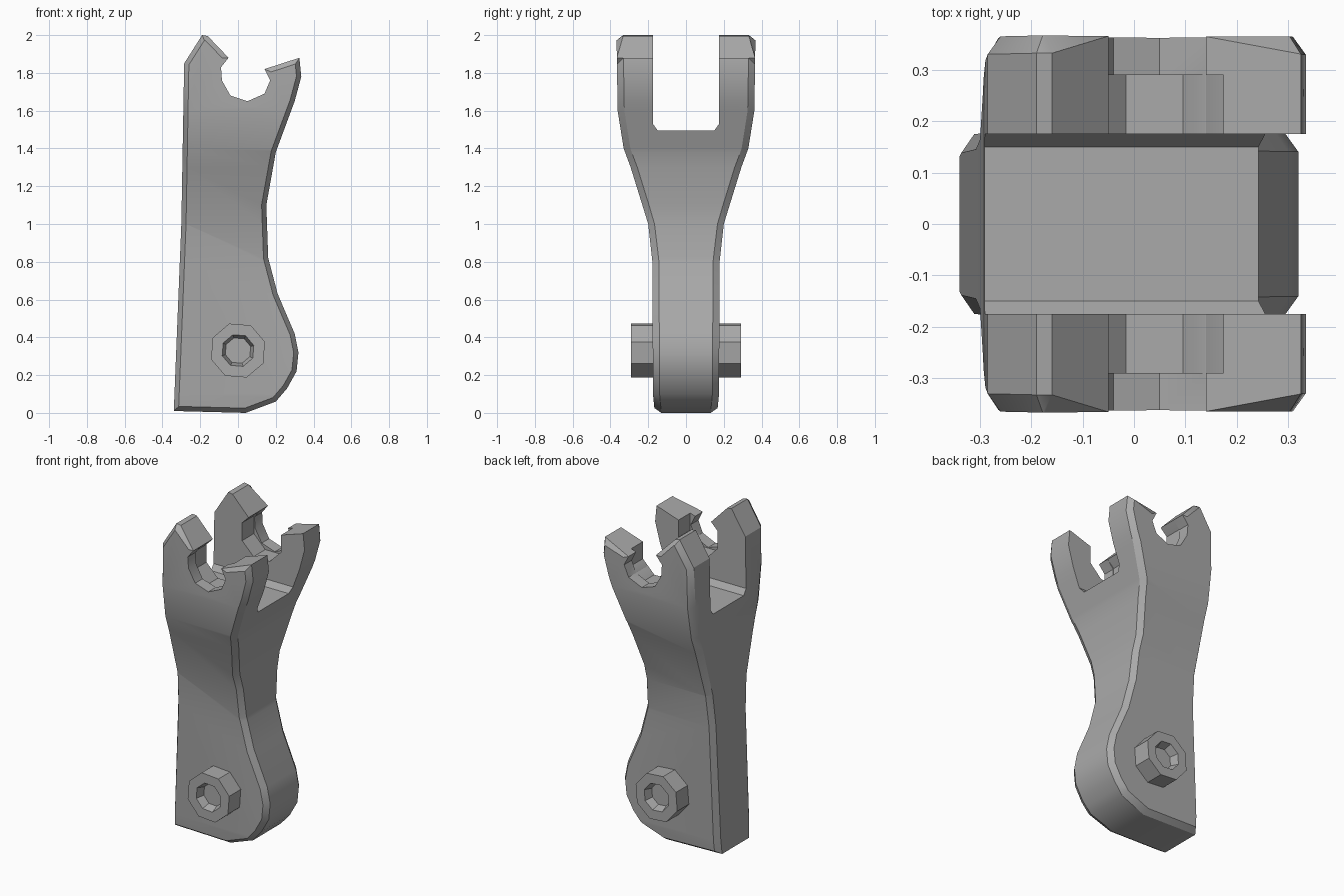
import bpy, bmesh, math
from mathutils import Vector

cube = bpy.data.objects.get("Cube")
if cube:
    bpy.data.objects.remove(cube)

metal = bpy.data.materials.new("grey metal")
metal.use_nodes = True
GREY = (0.4, 0.4, 0.4, 1)
metal.diffuse_color = GREY
metal.node_tree.nodes["Principled BSDF"].inputs["Base Color"].default_value = GREY


def make_object(name, bm):
    bmesh.ops.recalc_face_normals(bm, faces=bm.faces)
    mesh = bpy.data.meshes.new(name)
    bm.to_mesh(mesh)
    bm.free()
    mesh.materials.append(metal)
    ob = bpy.data.objects.new(name, mesh)
    bpy.context.collection.objects.link(ob)
    return ob


def prism(points, vector):
    """Solid swept from a closed outline; returns the mesh and its two caps."""
    bm = bmesh.new()
    first = bm.faces.new([bm.verts.new(p) for p in points])
    copy = bmesh.ops.extrude_face_region(bm, geom=[first], use_keep_orig=True)["geom"]
    bmesh.ops.translate(bm, vec=vector, verts=[g for g in copy if isinstance(g, bmesh.types.BMVert)])
    last = next(g for g in copy if isinstance(g, bmesh.types.BMFace))
    bmesh.ops.recalc_face_normals(bm, faces=bm.faces)
    return bm, [first, last]


def cut(target, cutter):
    cutter.hide_render = True
    cutter.hide_set(True)
    mod = target.modifiers.new("cut", "BOOLEAN")
    mod.operation = "DIFFERENCE"
    mod.solver = "EXACT"
    mod.object = cutter
    bpy.context.view_layer.objects.active = target
    bpy.ops.object.modifier_apply(modifier=mod.name)
    bpy.data.objects.remove(cutter)


# Arm outline: straight back, waisted front, hooked notch on top
outline = [(-.34, .01), (-.3, 1), (-.285, 1.85), (-.19, 2), (-.16, 1.995),
           (-.05, 1.88), (-.09, 1.83), (-.085, 1.76), (-.04, 1.68), (.05, 1.65),
           (.14, 1.69), (.17, 1.76), (.14, 1.82), (.325, 1.88), (.335, 1.78),
           (.3, 1.65), (.2, 1.38), (.15, 1.1), (.16, .82), (.21, .63), (.3, .42),
           (.32, .32), (.31, .22), (.26, .13), (.2, .06), (.04, 0)]
# Half width by height
widths = [(0, .165), (.1, .175), (.8, .178), (1, .2), (1.3, .293), (1.4, .33), (1.6, .362), (2.01, .368)]
NOTCH = Vector((.04, 0, 1.78))


def half_width(z):
    for (z0, w0), (z1, w1) in zip(widths, widths[1:]):
        if z <= z1:
            return w0 + (w1 - w0) * (z - z0) / (z1 - z0)
    return widths[-1][1]


bm, caps = prism([(x, -1, z) for x, z in outline], (0, 2, 0))
# Chamfered outer rim, left square around the notch
rim = {v for f in caps for v in f.verts}
bmesh.ops.inset_individual(bm, faces=caps, thickness=.025, use_even_offset=True)
for v in rim:
    if Vector((v.co.x - NOTCH.x, v.co.z - NOTCH.z)).length > .16:
        v.co.y *= 1 - .035 / half_width(v.co.z)
for z, w in widths[1:-1]:
    bmesh.ops.bisect_plane(bm, geom=bm.verts[:] + bm.edges[:] + bm.faces[:],
                           plane_co=(0, 0, z), plane_no=(0, 0, 1))
for v in bm.verts:
    v.co.y *= half_width(v.co.z)
arm = make_object("forked_arm", bm)

# Slot between the prongs
slot = [(-.15, 1.495), (.15, 1.495), (.175, 1.53), (.175, 2.2), (-.175, 2.2), (-.175, 1.53)]
bm, _ = prism([(-.6, y, z) for y, z in slot], (1.2, 0, 0))
cut(arm, make_object("slot_cutter", bm))

# Wider step on the inner side of the notches
ring = [(NOTCH.x + .145 * math.cos(a), -.29, NOTCH.z + .145 * math.sin(a))
        for a in [(i + .5) * math.tau / 8 for i in range(8)]]
bm, _ = prism(ring, (0, .58, 0))
cut(arm, make_object("notch_cutter", bm))


# Bolt heads with a sunken socket
def bolt(name, side):
    pts = [(.15 * math.cos(a), .1 * side, .33 + .15 * math.sin(a))
           for a in [(i + .4) * math.tau / 8 for i in range(8)]]
    bm, (inner, outer) = prism(pts, (0, .19 * side, 0))
    centre = Vector((0, .29 * side, .33))
    bmesh.ops.inset_individual(bm, faces=[outer], thickness=.062)
    socket = bmesh.ops.extrude_discrete_faces(bm, faces=[outer])["faces"][0]
    for v in socket.verts:
        v.co = centre + (v.co - centre) * .8
        v.co.y -= .05 * side
    return make_object(name, bm)


parts = [arm, bolt("front_bolt", -1), bolt("back_bolt", 1)]
bpy.ops.object.select_all(action="DESELECT")
for ob in parts:
    ob.select_set(True)
bpy.context.view_layer.objects.active = arm
bpy.ops.object.shade_smooth_by_angle(angle=math.radians(30))
